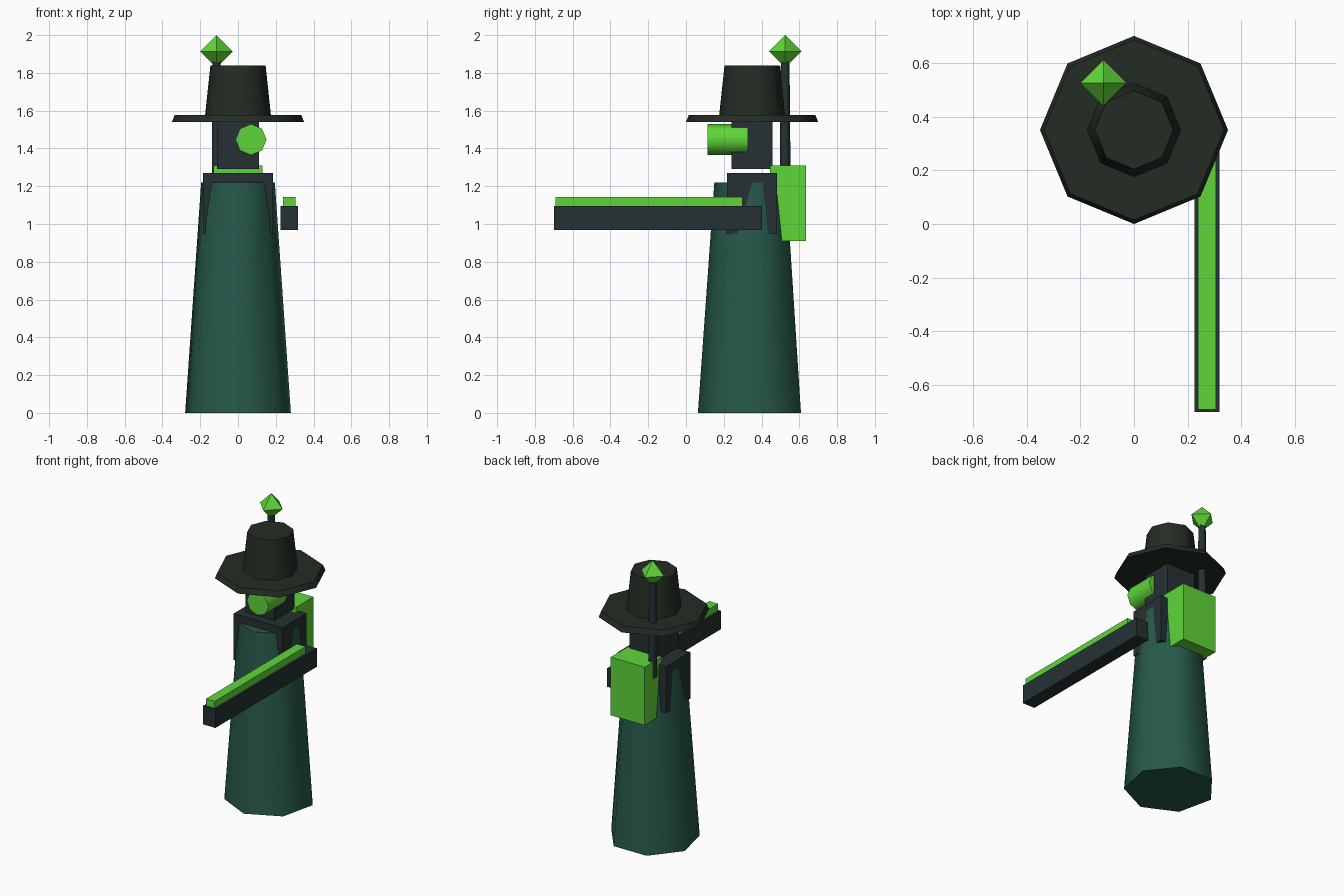
import bpy, bmesh
from math import cos, sin, pi, radians
from mathutils import Matrix

cube = bpy.data.objects.get("Cube")
if cube:
    bpy.data.objects.remove(cube, do_unlink=True)


def material(name, rgb):
    m = bpy.data.materials.new(name)
    m.use_nodes = True
    m.diffuse_color = (*rgb, 1)
    bsdf = next(n for n in m.node_tree.nodes if n.type == "BSDF_PRINCIPLED")
    bsdf.inputs["Base Color"].default_value = (*rgb, 1)
    return m


GLOW = material("bright green", (0.114, 0.67, 0.04))
ROBE = material("deep teal", (0.02, 0.099, 0.067))
METAL = material("dark slate", (0.019, 0.03, 0.033))
FELT = material("dark olive", (0.0175, 0.0255, 0.0175))


def finish(name, bm, mat, smooth=False):
    bmesh.ops.recalc_face_normals(bm, faces=bm.faces)
    me = bpy.data.meshes.new(name)
    bm.to_mesh(me)
    bm.free()
    me.materials.append(mat)
    if smooth:
        me.shade_smooth()
        me.set_sharp_from_angle(angle=radians(60))
    ob = bpy.data.objects.new(name, me)
    bpy.context.collection.objects.link(ob)
    return ob


def box(name, xs, ys, zs, mat):
    """Box given by its extent on each axis."""
    bm = bmesh.new()
    bmesh.ops.create_cube(bm, size=1)
    for v in bm.verts:
        v.co = [(lo + hi) / 2 + c * (hi - lo) for c, (lo, hi) in zip(v.co, (xs, ys, zs))]
    return finish(name, bm, mat)


def lathe(name, sides, profile, centre, mat, smooth=True, tilt=0):
    """Polygonal solid of (radius, height) rings with a corner towards -y."""
    bm = bmesh.new()
    rings = []
    for r, z in profile:
        angles = [2 * pi * i / sides - pi / 2 for i in range(sides)]
        rings.append([bm.verts.new((r * cos(a), r * sin(a), z)) for a in angles])
    for low, high in zip(rings, rings[1:]):
        for i in range(sides):
            j = (i + 1) % sides
            bm.faces.new((low[i], low[j], high[j], high[i]))
    for ring, (r, z) in ((rings[0], profile[0]), (rings[-1], profile[-1])):
        if r > 0:
            bm.faces.new(ring)
    bmesh.ops.remove_doubles(bm, verts=bm.verts, dist=0.0001)
    bm.transform(Matrix.Translation(centre) @ Matrix.Rotation(tilt, 4, "X"))
    return finish(name, bm, mat, smooth)


MID = 0.35  # y of the figure's axis

# Robe and shoulders
lathe("robe", 7, [(0.287, 0), (0.2, 1.22)], (0, MID, 0), ROBE)
box("shoulders", (-0.185, 0.185), (0.217, 0.482), (0.95, 1.27), METAL)

# Head with one protruding eye
box("head", (-0.11, 0.11), (0.24, 0.457), (1.29, 1.55), METAL)
lathe("eye_lens", 8, [(0.082, 0), (0.082, 0.212)], (0.069, 0.327, 1.447), GLOW, tilt=pi / 2)

# Hat
lathe("hat_brim", 8, [(0.35, 1.54), (0.335, 1.577)], (0, MID, 0), FELT)
lathe("hat_crown", 8, [(0.175, 1.57), (0.146, 1.84)], (0, MID, 0), FELT)

# Backpack with antenna
box("backpack", (-0.13, 0.13), (0.445, 0.635), (0.91, 1.31), GLOW)
lathe("antenna_pole", 6, [(0.029, 1.2), (0.023, 1.88)], (-0.114, 0.525, 0), METAL)
lathe("antenna_crystal", 4, [(0, -0.086), (0.086, 0), (0, 0.086)],
      (-0.114, 0.525, 1.914), GLOW, smooth=False)

# Long gun on the left side
box("gun_body", (0.225, 0.318), (-0.7, 0.403), (0.967, 1.095), METAL)
box("gun_rail", (0.239, 0.305), (-0.69, 0.3), (1.09, 1.143), GLOW)
